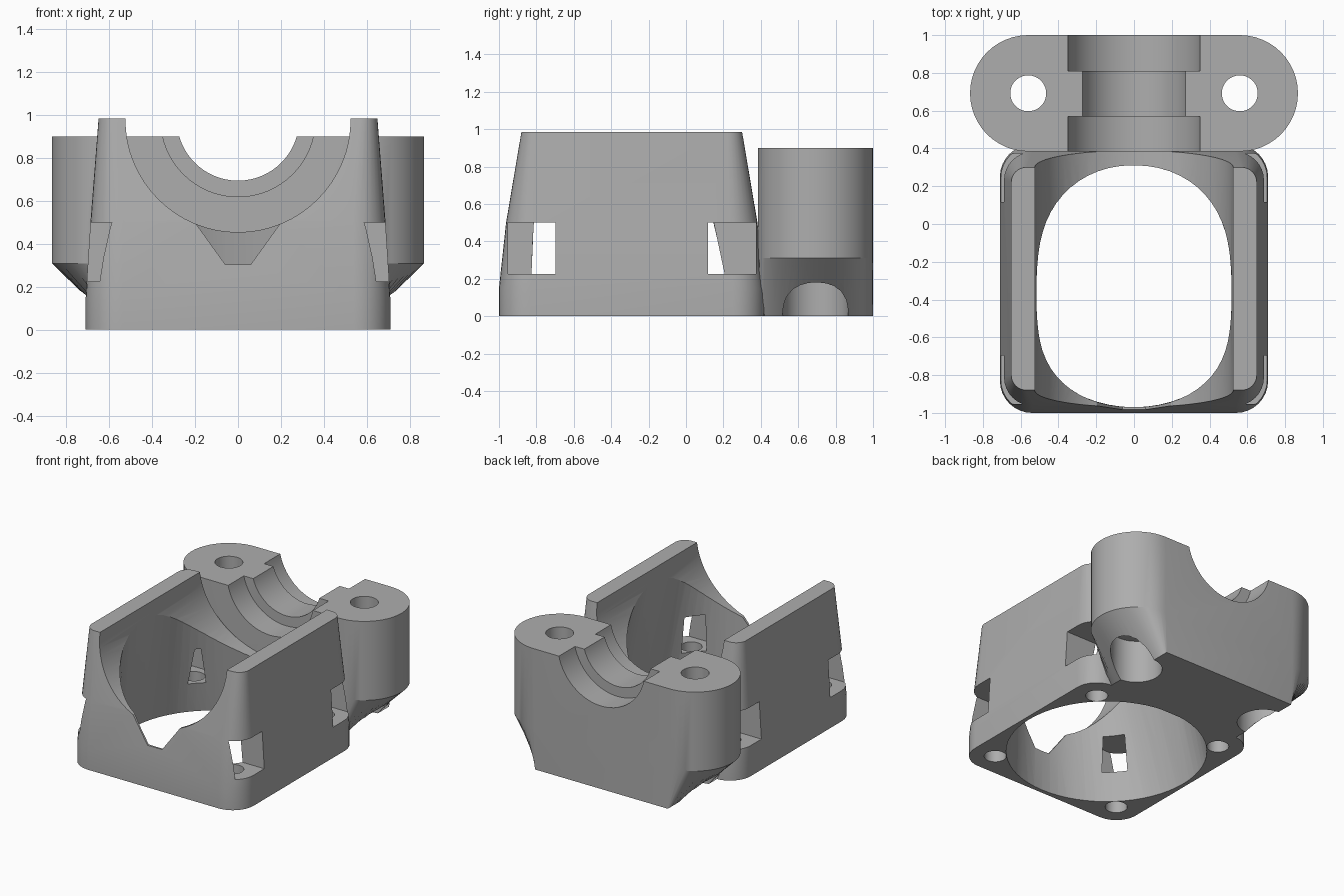
import bpy, bmesh, math
from mathutils import Matrix

cube = bpy.data.objects.get("Cube")
if cube:
    bpy.data.objects.remove(cube, do_unlink=True)

grey = bpy.data.materials.new("plain grey")
grey.use_nodes = True
colour = (0.42, 0.42, 0.42, 1)
grey.diffuse_color = colour
grey.node_tree.nodes["Principled BSDF"].inputs["Base Color"].default_value = colour

CY = -0.29          # centre of the square housing
SCREW = 0.535       # housing screw offset from its centre
AXIS_Z = 0.98       # height of the horizontal bore axis
EAR_X, EAR_Y, EAR_R = 0.56, 0.692, 0.308


def finish(name, bm):
    bmesh.ops.remove_doubles(bm, verts=bm.verts, dist=1e-5)
    bmesh.ops.recalc_face_normals(bm, faces=bm.faces)
    mesh = bpy.data.meshes.new(name)
    bm.to_mesh(mesh)
    bm.free()
    mesh.materials.append(grey)
    obj = bpy.data.objects.new(name, mesh)
    bpy.context.collection.objects.link(obj)
    return obj


def loft(name, rings):
    """Skin a stack of equal-length rings and cap both ends."""
    bm = bmesh.new()
    loops = [[bm.verts.new(p) for p in ring] for ring in rings]
    n = len(loops[0])
    for a, b in zip(loops, loops[1:]):
        for i in range(n):
            j = (i + 1) % n
            bm.faces.new((a[i], a[j], b[j], b[i]))
    bm.faces.new(loops[0][::-1])
    bm.faces.new(loops[-1])
    return finish(name, bm)


def box(name, x0, x1, y0, y1, z0, z1):
    return loft(name, [[(x0, y0, z), (x1, y0, z), (x1, y1, z), (x0, y1, z)] for z in (z0, z1)])


def cylinder(name, r, centre, depth, along_y=False, sides=64):
    bm = bmesh.new()
    turn = Matrix.Rotation(math.pi / 2, 4, 'X') if along_y else Matrix()
    bmesh.ops.create_cone(bm, cap_ends=True, segments=sides, radius1=r, radius2=r,
                          depth=depth, matrix=Matrix.Translation(centre) @ turn)
    return finish(name, bm)


def rounded_rect(hx, hy, r, z, steps=8):
    pts = []
    for k, (sx, sy) in enumerate(((1, 1), (-1, 1), (-1, -1), (1, -1))):
        for i in range(steps + 1):
            a = math.pi / 2 * (k + i / steps)
            pts.append((sx * (hx - r) + r * math.cos(a), CY + sy * (hy - r) + r * math.sin(a), z))
    return pts


def oval(cy, a, b, power, z, n=64):
    pts = []
    for i in range(n):
        c, s = math.cos(math.tau * i / n), math.sin(math.tau * i / n)
        pts.append((a * math.copysign(abs(c) ** (2 / power), c),
                    cy + b * math.copysign(abs(s) ** (2 / power), s), z))
    return pts


def carve(obj, cutters):
    for c in cutters:
        mod = obj.modifiers.new(c.name, 'BOOLEAN')
        mod.operation, mod.solver, mod.object = 'DIFFERENCE', 'EXACT', c
    bpy.context.view_layer.update()
    result = bpy.data.meshes.new_from_object(obj.evaluated_get(bpy.context.evaluated_depsgraph_get()))
    obj.modifiers.clear()
    obj.data = result
    for c in cutters:
        bpy.data.objects.remove(c, do_unlink=True)


# Housing: tapered, round-cornered square tower
housing = loft("housing", [
    rounded_rect(0.71, 0.71, 0.17, 0),
    rounded_rect(0.71, 0.71, 0.17, 0.15),
    rounded_rect(0.688, 0.672, 0.15, 0.5),
    rounded_rect(0.65, 0.59, 0.08, 0.985)])

# Horizontal trough and the air duct from round base to narrower oval
cuts = [cylinder("trough_cut", 0.525, (0, CY, AXIS_Z), 2, True),
        loft("duct_cut", [oval(CY, 0.68, 0.68, 2, -0.001),
                          oval(-0.37, 0.51, 0.6, 2.4, 0.92)])]
# Small tapered notch in the front wall
cuts.append(loft("notch_cut", [[(-w, y, z), (w, y, z), (w, y + 0.3, z), (-w, y + 0.3, z)]
                               for w, y, z in ((0.06, -1.1, 0.305), (0.2, -1.1, 0.5))]))
# Screw pockets and screw holes in the four corners
for sx in (-1, 1):
    for sy in (-1, 1):
        x, y = sx * SCREW, CY + sy * SCREW
        xs = sorted((sx * 0.41, sx * 0.85))
        cuts.append(box("pocket_cut", *xs, y - 0.128, y + 0.128, 0.225, 0.5))
        cuts.append(cylinder("screw_cut", 0.075, (x, y, 0.1), 0.4, sides=32))
carve(housing, cuts)


# Clamp block: stadium plan, its ends drawn in towards the base
def stadium(z, limit, steps=24):
    pts = []
    for side in (1, -1):
        for i in range(steps + 1):
            a = math.pi * (i / steps - 0.5)
            x = side * (EAR_X + EAR_R * math.cos(a))
            pts.append((max(-limit, min(limit, x)), EAR_Y + side * EAR_R * math.sin(a), z))
    return pts


clamp = loft("clamp_block", [stadium(0, 0.55), stadium(0.31, 1), stadium(0.9, 1)])

# Stepped bearing saddle, bolt holes and nut recesses
cuts = [cylinder("saddle_cut", 0.285, (0, EAR_Y, AXIS_Z), 1, True)]
for y in (0.37, 1.01):
    cuts.append(cylinder("saddle_step_cut", 0.36, (0, y, AXIS_Z), 0.4, True))
for sx in (-1, 1):
    cuts.append(cylinder("bolt_cut", 0.095, (sx * EAR_X, EAR_Y, 0.5), 1.4, sides=48))
    cuts.append(cylinder("nut_recess_cut", 0.175, (sx * EAR_X, EAR_Y, 0.1), 0.44, sides=48))
carve(clamp, cuts)

# Smooth curved walls, keep edges crisp
bpy.ops.object.select_all(action='DESELECT')
for obj in (housing, clamp):
    obj.select_set(True)
bpy.context.view_layer.objects.active = housing
bpy.ops.object.shade_smooth_by_angle(angle=math.radians(25))
